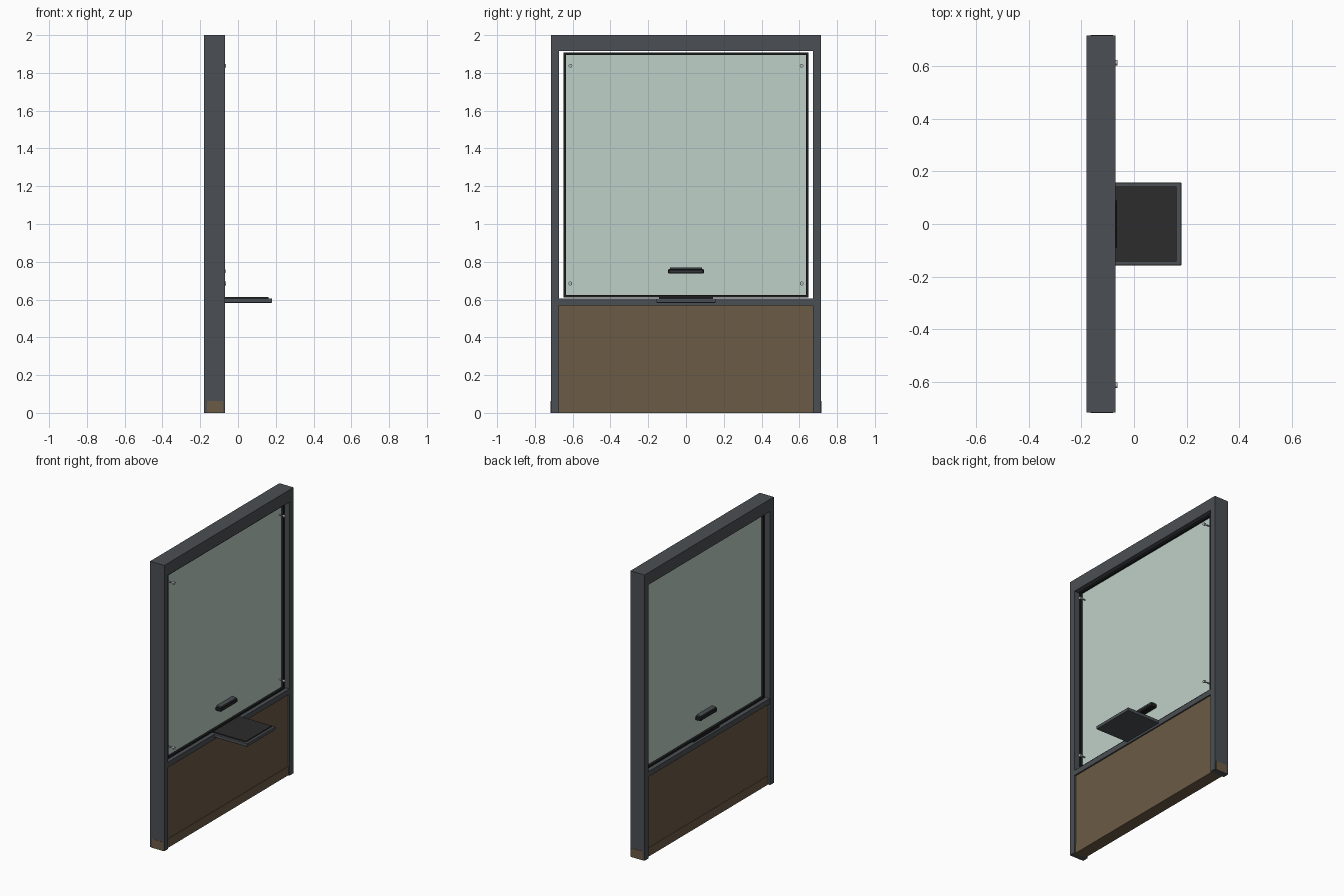
import bpy, math

if "Cube" in bpy.data.objects:
    bpy.data.objects.remove(bpy.data.objects["Cube"])

def mat(name, rgb):
    m = bpy.data.materials.new(name)
    m.diffuse_color = (*rgb, 1)
    m.use_nodes = True
    m.node_tree.nodes["Principled BSDF"].inputs["Base Color"].default_value = m.diffuse_color
    return m

GREY = mat("frame_grey", (0.07, 0.078, 0.087))
BROWN = mat("panel_brown", (0.15, 0.104, 0.06))
GLASS = mat("glass_green", (0.52, 0.63, 0.58))
BLACK = mat("rubber_black", (0.012, 0.013, 0.014))
DARK = mat("tray_dark", (0.025, 0.025, 0.025))
STEEL = mat("bolt_steel", (0.45, 0.48, 0.48))

def box(name, x, y, z, m, bevel=0):
    """Box from (min, max) ranges on each axis."""
    bpy.ops.mesh.primitive_cube_add(size=1, location=[(a + b) / 2 for a, b in (x, y, z)])
    o = bpy.context.object
    o.name = name
    o.scale = [b - a for a, b in (x, y, z)]
    bpy.ops.object.transform_apply(location=False, rotation=False, scale=True)
    o.data.materials.append(m)
    if bevel:
        b = o.modifiers.new("bevel", 'BEVEL')
        b.width, b.segments = bevel, 2
    return o

def rod(name, x, y, z, r, m):
    """Cylinder along x."""
    bpy.ops.mesh.primitive_cylinder_add(vertices=16, radius=r, depth=x[1] - x[0],
        location=((x[0] + x[1]) / 2, y, z), rotation=(0, math.pi / 2, 0))
    o = bpy.context.object
    o.name = name
    o.data.materials.append(m)
    bpy.ops.object.shade_smooth_by_angle()

F = (-0.18, -0.07)   # frame depth range

# Outer frame
for s, n in ((-1, "left"), (1, "right")):
    box(f"post_{n}", F, sorted((s * 0.672, s * 0.715)), (0, 2), GREY)
box("top_beam", F, (-0.673, 0.673), (1.915, 2), GREY)
box("sill", (-0.177, -0.073), (-0.673, 0.673), (0.568, 0.605), GREY)

# Lower panel, and base board whose ends show through the posts
box("lower_panel", (-0.163, -0.083), (-0.673, 0.673), (0.06, 0.57), BROWN)
box("base_board", (-0.165, -0.08), (-0.7165, 0.7165), (0, 0.062), BROWN)

# Window pane with a rubber edge, floating inside the frame
box("glass_pane", (-0.138, -0.108), (-0.64, 0.64), (0.62, 1.9), GLASS)
G = (-0.155, -0.092)
for s, n in ((-1, "left"), (1, "right")):
    box(f"gasket_{n}", G, sorted((s * 0.636, s * 0.648)), (0.612, 1.908), BLACK)
box("gasket_bottom", G, (-0.637, 0.637), (0.612, 0.624), BLACK)
box("gasket_top", G, (-0.637, 0.637), (1.896, 1.908), BLACK)

# Bolts in the pane corners
for y in (-0.612, 0.612):
    for z in (0.685, 1.838):
        rod("bolt_stem", (-0.11, -0.07), y, z, 0.004, STEEL)
        rod("bolt_head", (-0.074, -0.063), y, z, 0.01, STEEL)

# Speaking grilles on both sides of the pane
for x0, x1, n in ((-0.109, -0.067, "front"), (-0.178, -0.137, "back")):
    box(f"grille_{n}", (x0, x1), (-0.094, 0.094), (0.737, 0.761), BLACK, 0.004)
    box(f"grille_hood_{n}", (x0 + 0.004, x1 - 0.004), (-0.086, 0.086), (0.76, 0.77), GREY)
    xf = (x1 - 0.001, x1 + 0.002) if n == "front" else (x0 - 0.001, x0 + 0.001)
    box(f"grille_slot_{n}", xf, (-0.086, 0.086), (0.7475, 0.7515), GREY)

# Pass-through tray
box("tray_rim", (-0.09, 0.18), (-0.157, 0.157), (0.583, 0.606), GREY, 0.003)
box("tray_pad", (-0.16, 0.162), (-0.143, 0.143), (0.603, 0.613), DARK)
